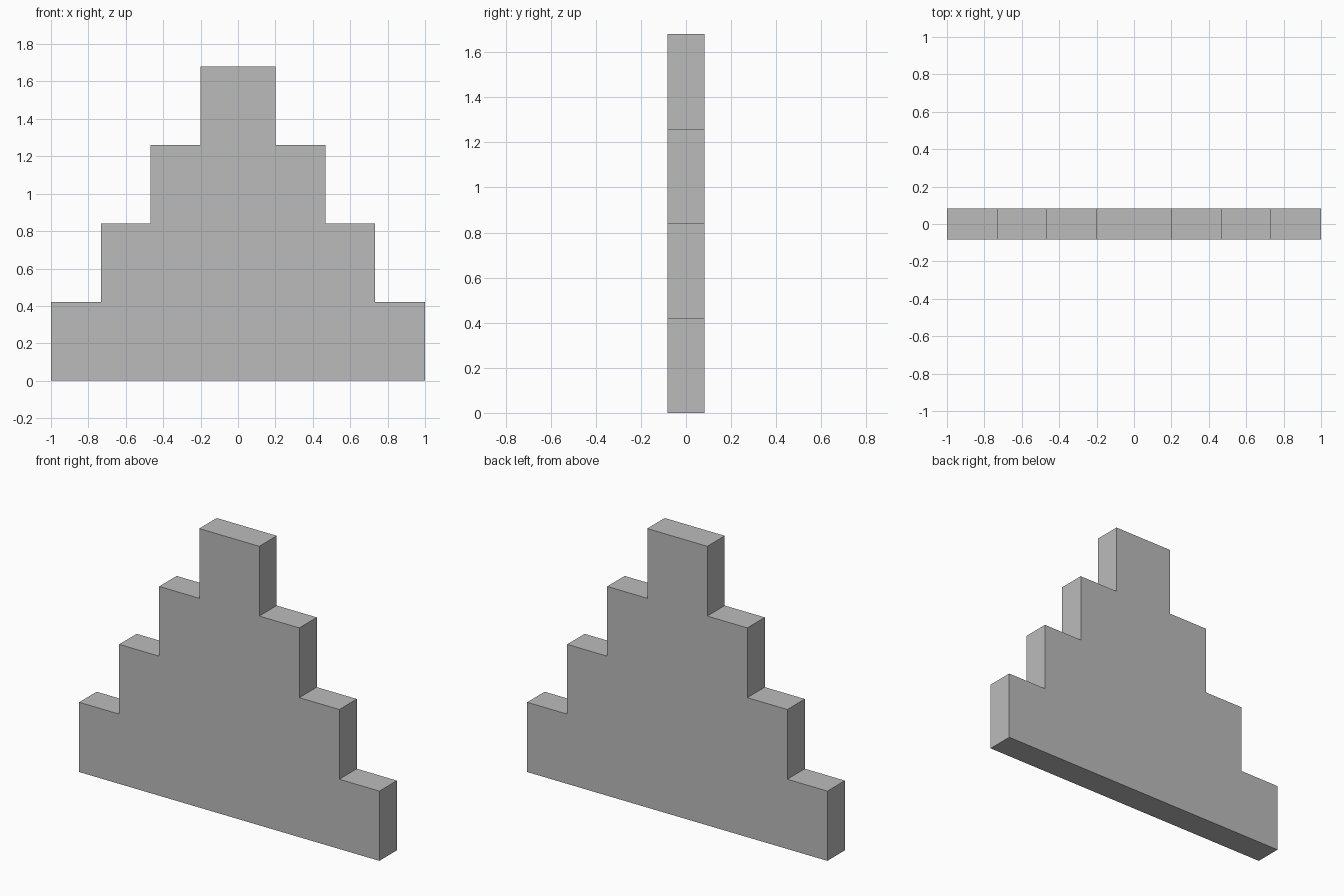
import bpy
import bmesh

cube = bpy.data.objects.get("Cube")
if cube:
    bpy.data.objects.remove(cube, do_unlink=True)

STEPS = 4
STEP_HEIGHT = 0.42
HALF_DEPTH = 0.083
BASE_HALF, TOP_HALF = 1.0, 0.2

# Plain grey material
grey = bpy.data.materials.new("grey")
grey.use_nodes = True
colour = (0.5, 0.5, 0.5, 1.0)
grey.diffuse_color = colour
grey.node_tree.nodes["Principled BSDF"].inputs["Base Color"].default_value = colour

# Right half of the stepped outline, from the ground up
right = []
for i in range(STEPS):
    half = BASE_HALF + (TOP_HALF - BASE_HALF) * i / (STEPS - 1)
    right += [(half, i * STEP_HEIGHT), (half, (i + 1) * STEP_HEIGHT)]
outline = right + [(-x, z) for x, z in reversed(right)]

# Stepped wall: one outline face extruded through its depth
bm = bmesh.new()
front = bm.faces.new([bm.verts.new((x, -HALF_DEPTH, z)) for x, z in outline])
result = bmesh.ops.extrude_face_region(bm, geom=[front], use_keep_orig=True)
moved = [v for v in result["geom"] if isinstance(v, bmesh.types.BMVert)]
bmesh.ops.translate(bm, verts=moved, vec=(0, 2 * HALF_DEPTH, 0))
bmesh.ops.recalc_face_normals(bm, faces=bm.faces)

mesh = bpy.data.meshes.new("stepped_wall")
bm.to_mesh(mesh)
bm.free()
mesh.materials.append(grey)
wall = bpy.data.objects.new("stepped_wall", mesh)
bpy.context.collection.objects.link(wall)
